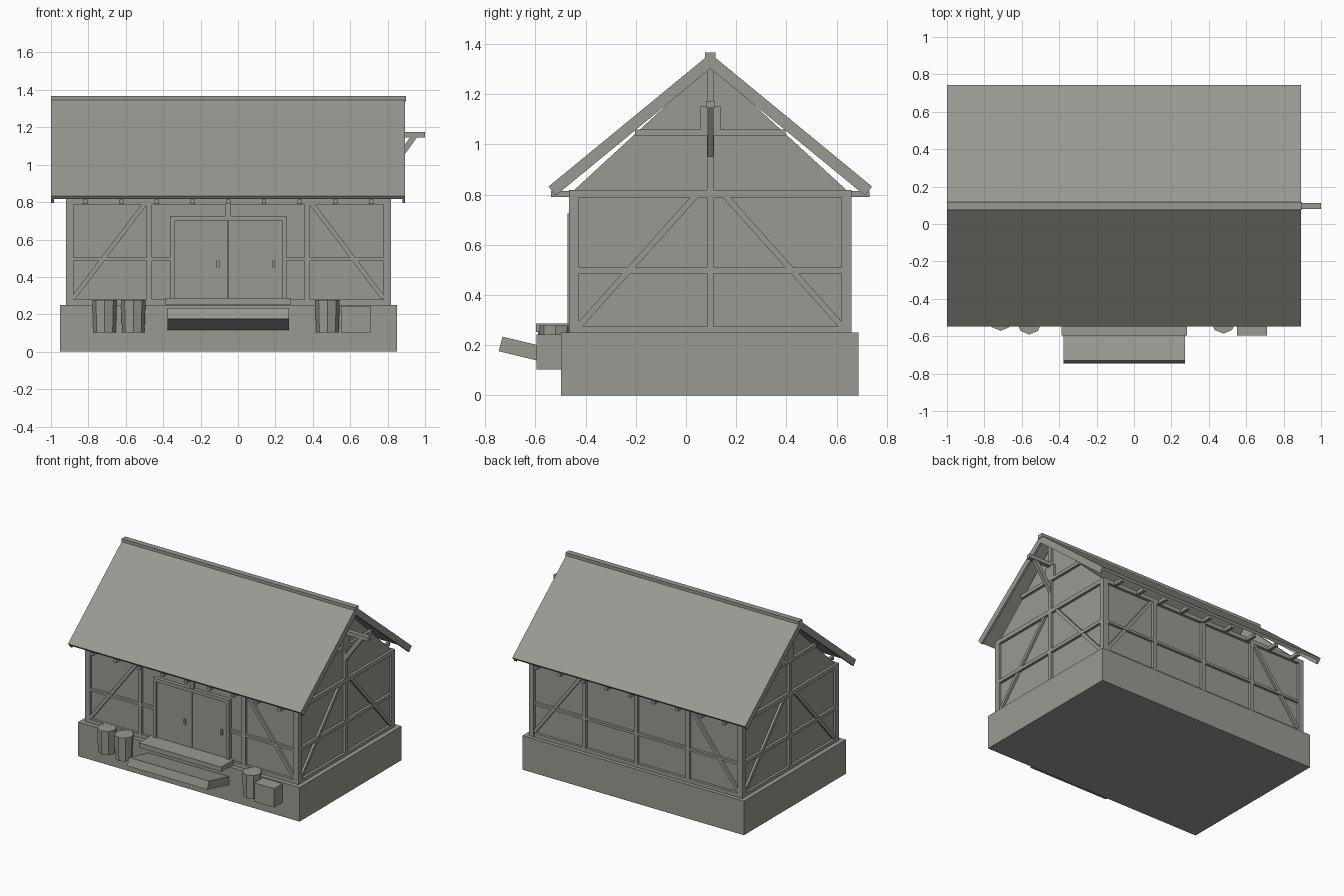
import bpy, bmesh, math
from mathutils import Vector

cube = bpy.data.objects.get("Cube")
if cube:
    bpy.data.objects.remove(cube, do_unlink=True)

GREY = (0.32, 0.315, 0.29, 1)
mat = bpy.data.materials.new("warm_grey")
mat.use_nodes = True
mat.diffuse_color = GREY
mat.node_tree.nodes["Principled BSDF"].inputs["Base Color"].default_value = GREY

CX, CY = -0.052, 0.097          # middle of the house
X0, X1, Y0, Y1 = -0.92, 0.817, -0.466, 0.66   # outer faces of the timber frame
Z0, Z1 = 0.25, 0.818
INSET = 0.02                    # panel depth behind the timbers


def add(name, bm):
    bmesh.ops.recalc_face_normals(bm, faces=bm.faces)
    mesh = bpy.data.meshes.new(name)
    bm.to_mesh(mesh)
    bm.free()
    mesh.materials.append(mat)
    obj = bpy.data.objects.new(name, mesh)
    bpy.context.collection.objects.link(obj)
    return obj


def slab(name, outline, place, d0, d1):
    """Extrude a 2D outline between two depths of a placed plane."""
    bm = bmesh.new()
    face = bm.faces.new([bm.verts.new(place(u, v, d0)) for u, v in outline])
    step = Vector(place(0, 0, d1)) - Vector(place(0, 0, d0))
    ext = bmesh.ops.extrude_face_region(bm, geom=[face], use_keep_orig=True)
    moved = [g for g in ext["geom"] if isinstance(g, bmesh.types.BMVert)]
    bmesh.ops.translate(bm, verts=moved, vec=step)
    return add(name, bm)


def rect(u0, u1, v0, v1):
    return [(u0, v0), (u1, v0), (u1, v1), (u0, v1)]


def strut(name, a, b, width, place, d0, d1):
    a, b = Vector(a), Vector(b)
    n = (b - a).orthogonal().normalized() * width / 2
    return slab(name, [a - n, b - n, b + n, a + n], place, d0, d1)


# Wall planes: u along the wall, v up, d outward from the frame face
def front(u, v, d): return (u, Y0 - d, v)
def back(u, v, d): return (u, Y1 + d, v)
def right_end(u, v, d): return (X1 + d, u, v)
def left_end(u, v, d): return (X0 - d, u, v)
def along_x(u, v, d): return (d, u, v)


def box(name, x0, x1, y0, y1, z0, z1):
    return slab(name, rect(y0, y1, z0, z1), along_x, x0, x1)


# Stone base and wall core
box("stone_base", -0.953, 0.85, -0.498, 0.687, 0, Z0)
box("wall_panels", X0 + INSET, X1 - INSET, Y0 + INSET, Y1 - INSET, Z0, Z1)

# Corner posts
for x in (X0, X1 - 0.04):
    for y in (Y0, Y1 - 0.04):
        box("corner_post", x, x + 0.04, y, y + 0.04, Z0, Z1)


def rail(name, u0, u1, z0, z1, place):
    slab(name, rect(u0, u1, z0, z1), place, -INSET - 0.005, -0.001)


# Long walls: plates, rails, posts and braces
for side, place in (("front", front), ("back", back)):
    rail(side + "_sill", X0, X1, Z0, 0.278, place)
    rail(side + "_top_plate", X0, X1, 0.788, Z1, place)
    for s in (-1, 1):
        rail(side + "_post", CX + s * 0.422 - 0.015, CX + s * 0.422 + 0.015, Z0, Z1, place)
        strut(side + "_brace", (CX + s * 0.83, 0.285), (CX + s * 0.44, 0.80), 0.024,
              place, -INSET - 0.005, -0.004)
    if side == "back":
        rail("back_middle_post", CX - 0.015, CX + 0.015, Z0, Z1, place)
        rail("back_middle_rail", X0, X1, 0.485, 0.503, place)
    else:
        rail("front_middle_rail", X0, CX - 0.3, 0.485, 0.503, place)
        rail("front_middle_rail", CX + 0.3, X1, 0.485, 0.503, place)
        rail("lintel_post", CX - 0.015, CX + 0.015, 0.72, Z1, place)

# End walls with gables
GABLE = [(Y0 + INSET, Z1), (Y1 - INSET, Z1), (CY, 1.318)]
for side, place in (("right", right_end), ("left", left_end)):
    rail(side + "_sill", Y0, Y1, Z0, 0.274, place)
    rail(side + "_top_plate", Y0, Y1, 0.788, Z1, place)
    rail(side + "_middle_rail", Y0, Y1, 0.485, 0.51, place)
    rail(side + "_middle_post", CY - 0.014, CY + 0.014, Z0, Z1, place)
    for s in (-1, 1):
        strut(side + "_brace", (CY + s * 0.525, 0.275), (CY + s * 0.055, 0.80), 0.024,
              place, -INSET - 0.005, -0.004)
    slab(side + "_gable", GABLE, place, -INSET - 0.02, -INSET)
    rail(side + "_collar_beam", CY - 0.3, CY + 0.3, 1.035, 1.06, place)
    rail(side + "_king_post", CY - 0.014, CY + 0.014, Z1 - 0.005, 1.32, place)
    rail(side + "_post_block", CY - 0.04, CY + 0.04, 1.055, 1.152, place)

# Hoist beam and its brace
box("hoist_beam", X1 - 0.05, 1.0, CY - 0.016, CY + 0.016, 1.145, 1.174)
strut("hoist_brace", (0.80, 0.955), (0.945, 1.155), 0.03,
      lambda u, v, d: (u, d, v), CY - 0.012, CY + 0.012)

# Roof slopes with verge rafters at both ends
EAVE, RIDGE = Vector((0.645, 0.832)), Vector((0, 1.362))
slope = (RIDGE - EAVE).normalized()
down = Vector((-slope.y, slope.x))


def roof_plank(name, s, thick, x0, x1):
    inner = RIDGE + down * thick
    inner += slope * (-inner.x / slope.x)
    if down.y > 0:
        raise ValueError("roof normal")
    pts = [EAVE, RIDGE, inner, EAVE + down * thick]
    slab(name, [(CY + s * p.x, p.y) for p in pts], along_x, x0, x1)


for s in (-1, 1):
    roof_plank("roof_slope", s, 0.02, -0.996, 0.892)
    roof_plank("verge_rafter", s, 0.046, -1.0, -0.984)
    roof_plank("verge_rafter", s, 0.046, 0.879, 0.894)
box("ridge_cap", -1.0, 0.898, CY - 0.021, CY + 0.021, 1.338, 1.367)

# Joist ends under the eaves
for i in range(-4, 5):
    x = CX + i * 0.191
    box("eave_joist", x - 0.012, x + 0.012, CY - 0.635, CY + 0.635, 0.79, 0.814)

# Double door with frame and handles
for s in (-1, 1):
    slab("door_jamb", rect(*sorted((CX + s * 0.286, CX + s * 0.311)), Z0, 0.725),
         front, -0.03, 0.006)
    slab("door_leaf", rect(*sorted((CX + s * 0.002, CX + s * 0.29)), Z0, 0.702),
         front, -0.03, -0.006)
for x in (-0.107, 0.192):
    slab("door_handle", rect(x - 0.007, x + 0.007, 0.45, 0.487), front, -0.008, 0.006)
slab("door_lintel", rect(CX - 0.311, CX + 0.311, 0.7, 0.725), front, -0.03, 0.006)

# Doorstep and the tilted step below it
box("doorstep", CX - 0.335, CX + 0.335, -0.597, Y0 + INSET, 0.252, 0.287)
slab("tilted_step", [(-0.747, 0.176), (-0.49, 0.114), (-0.476, 0.172), (-0.731, 0.234)],
     along_x, CX - 0.326, CX + 0.326)

# Barrels and crate against the base
for x, y in ((-0.713, -0.505), (-0.56, -0.525), (0.478, -0.52)):
    bm = bmesh.new()
    bmesh.ops.create_cone(bm, cap_ends=True, segments=8, radius1=0.06, radius2=0.066, depth=0.175)
    bmesh.ops.translate(bm, verts=bm.verts, vec=(x, y, 0.19))
    add("barrel", bm)
box("crate", 0.55, 0.71, -0.595, -0.49, 0.103, 0.242)
